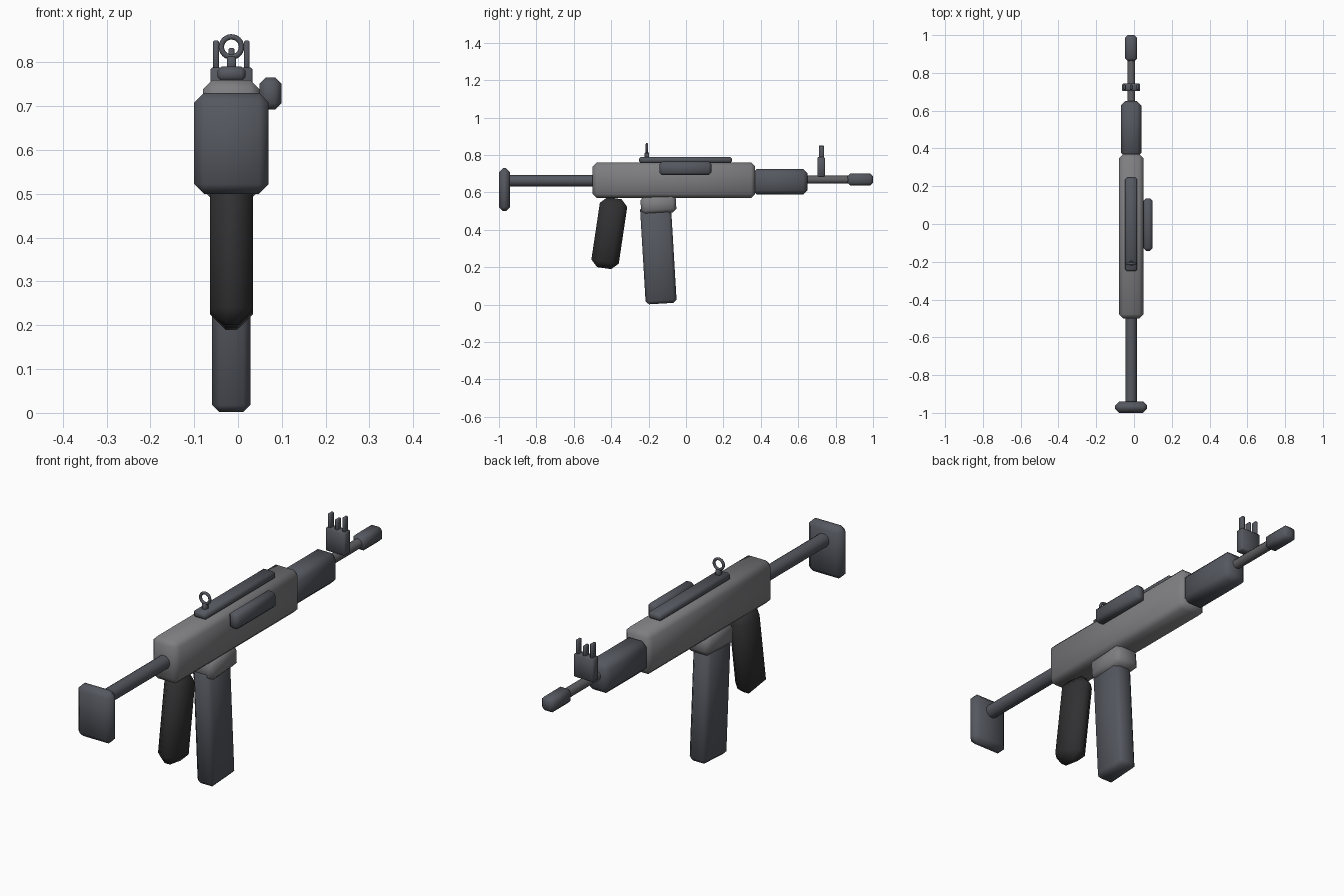
import bpy, math

if "Cube" in bpy.data.objects:
    bpy.data.objects.remove(bpy.data.objects["Cube"])

CX = -0.015  # centre line of the body


def material(name, rgb):
    m = bpy.data.materials.new(name)
    m.diffuse_color = (*rgb, 1)
    m.use_nodes = True
    m.node_tree.nodes["Principled BSDF"].inputs["Base Color"].default_value = m.diffuse_color
    return m


GREY = material("receiver_grey", (0.21, 0.21, 0.22))
STEEL = material("dark_steel", (0.09, 0.097, 0.115))
BARREL = material("barrel_steel", (0.12, 0.12, 0.13))
BLACK = material("black_grip", (0.03, 0.03, 0.032))


def finish(name, mat, bevel=0.0):
    ob = bpy.context.object
    ob.name = name
    ob.data.materials.append(mat)
    if bevel:
        mod = ob.modifiers.new("bevel", 'BEVEL')
        mod.width = bevel
        mod.segments = 1
        mod.limit_method = 'ANGLE'
        bpy.ops.object.modifier_apply(modifier="bevel")
    bpy.ops.object.shade_smooth_by_angle(angle=math.radians(50))
    return ob


def box(name, x, y, z, mat, bevel=0.0, tilt=0.0):
    """Box from (min, max) ranges, chamfered, then tilted about its centre."""
    bpy.ops.mesh.primitive_cube_add(size=1, location=[sum(r) / 2 for r in (x, y, z)])
    ob = bpy.context.object
    ob.scale = [r[1] - r[0] for r in (x, y, z)]
    bpy.ops.object.transform_apply(location=False, rotation=False, scale=True)
    finish(name, mat, bevel)
    ob.rotation_euler.x = math.radians(tilt)
    return ob


def rod(name, y0, y1, z, radius, sides, mat):
    bpy.ops.mesh.primitive_cylinder_add(
        vertices=sides, radius=radius, depth=y1 - y0,
        location=(CX, (y0 + y1) / 2, z), rotation=(math.pi / 2, 0, 0))
    return finish(name, mat)


def span(width):
    return (CX - width / 2, CX + width / 2)


# Stock
box("butt_plate", span(0.17), (-1.0, -0.94), (0.50, 0.73), STEEL, 0.022)
rod("stock_tube", -0.96, -0.48, 0.662, 0.03, 16, STEEL)

# Body
box("receiver", span(0.13), (-0.50, 0.37), (0.57, 0.76), GREY, 0.022)
box("handguard", span(0.108), (0.355, 0.65), (0.59, 0.725), STEEL, 0.022)
box("top_rail", span(0.064), (-0.25, 0.245), (0.757, 0.79), STEEL, 0.009)
box("side_cover", (0.049, 0.099), (-0.142, 0.135), (0.692, 0.765), STEEL, 0.014)

# Barrel and muzzle
rod("barrel", 0.63, 0.89, 0.668, 0.021, 10, BARREL)
box("muzzle", span(0.064), (0.863, 1.0), (0.637, 0.70), STEEL, 0.014)

# Magazine and its well
box("magazine_well", span(0.118), (-0.242, -0.053), (0.487, 0.584), GREY, 0.02, 3.4)
box("magazine", span(0.088), (-0.231, -0.065), (0.005, 0.53), STEEL, 0.017, 3.4)

# Grip
box("pistol_grip", span(0.098), (-0.484, -0.336), (0.193, 0.571), BLACK, 0.036, -8.5)

# Front sight: base with two guards and a post
box("front_sight_base", span(0.096), (0.703, 0.743), (0.685, 0.788), STEEL, 0.004)
for label, dx, top in (("left_guard", -0.035, 0.85), ("post", 0, 0.833), ("right_guard", 0.035, 0.85)):
    box("front_sight_" + label, (CX + dx - 0.0065, CX + dx + 0.0065),
        (0.71, 0.738), (0.775, top), STEEL, 0.003)

# Rear sight: ring on a short stem
box("rear_sight_stem", span(0.02), (-0.221, -0.197), (0.78, 0.813), STEEL, 0.003)
bpy.ops.mesh.primitive_torus_add(
    location=(CX, -0.209, 0.835), rotation=(math.pi / 2, 0, 0),
    major_radius=0.023, minor_radius=0.0062, major_segments=24, minor_segments=8)
finish("rear_sight_ring", STEEL)
